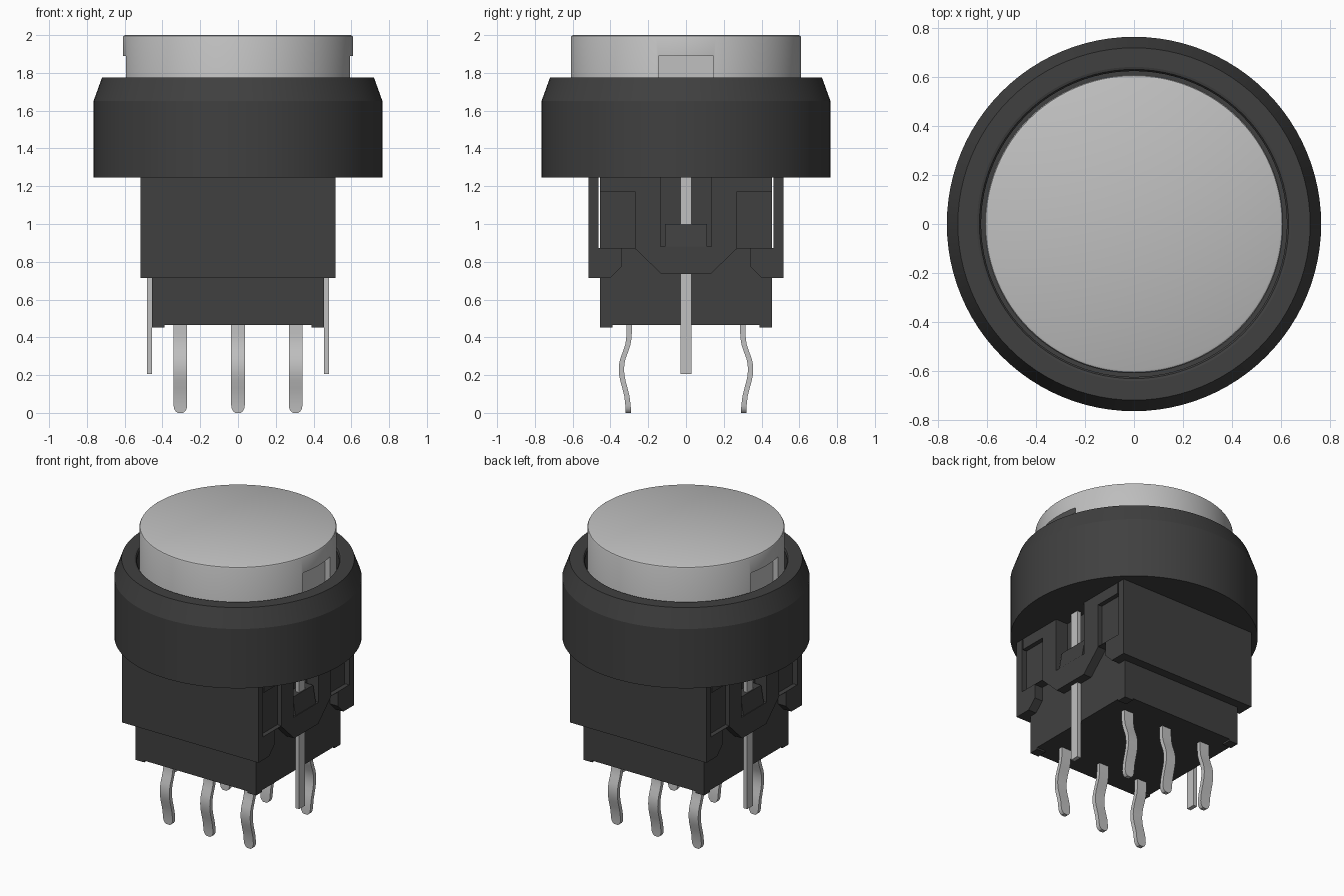
import bpy, bmesh, math

if "Cube" in bpy.data.objects:
    bpy.data.objects.remove(bpy.data.objects["Cube"], do_unlink=True)


def material(name, rgb):
    m = bpy.data.materials.new(name)
    m.use_nodes = True
    m.diffuse_color = (*rgb, 1)
    m.node_tree.nodes["Principled BSDF"].inputs["Base Color"].default_value = (*rgb, 1)
    return m


DARK = material("dark plastic", (0.051, 0.051, 0.051))
LIGHT = material("light grey", (0.527, 0.527, 0.527))


def finish(bm, name, mat, smooth=None):
    bmesh.ops.recalc_face_normals(bm, faces=bm.faces)
    me = bpy.data.meshes.new(name)
    bm.to_mesh(me)
    bm.free()
    me.materials.append(mat)
    ob = bpy.data.objects.new(name, me)
    bpy.context.collection.objects.link(ob)
    if smooth:
        shade(ob, smooth)
    return ob


def shade(ob, degrees):
    bpy.ops.object.select_all(action='DESELECT')
    ob.select_set(True)
    bpy.context.view_layer.objects.active = ob
    bpy.ops.object.shade_smooth_by_angle(angle=math.radians(degrees))


def prism(name, pts, x0, x1, mat):
    """Extrude a (y, z) outline along x."""
    bm = bmesh.new()
    face = bm.faces.new([bm.verts.new((x0, y, z)) for y, z in pts])
    new = bmesh.ops.extrude_face_region(bm, geom=[face])["geom"]
    bmesh.ops.translate(bm, vec=(x1 - x0, 0, 0),
                        verts=[v for v in new if isinstance(v, bmesh.types.BMVert)])
    return finish(bm, name, mat)


def box(name, x0, x1, y0, y1, z0, z1, mat):
    return prism(name, [(y0, z0), (y1, z0), (y1, z1), (y0, z1)], x0, x1, mat)


def lathe(name, profile, mat, smooth):
    bm = bmesh.new()
    vs = [bm.verts.new((r, 0, z)) for r, z in profile]
    edges = [bm.edges.new(p) for p in zip(vs, vs[1:])]
    bmesh.ops.spin(bm, geom=vs + edges, cent=(0, 0, 0), axis=(0, 0, 1),
                   angle=2 * math.pi, steps=96)
    bmesh.ops.remove_doubles(bm, verts=bm.verts, dist=1e-4)
    return finish(bm, name, mat, smooth)


def cut(target, cutter):
    """Subtract the cutter, bake the result and drop the cutter."""
    mod = target.modifiers.new("cut", 'BOOLEAN')
    mod.operation = 'DIFFERENCE'
    mod.solver = 'EXACT'
    mod.object = cutter
    dg = bpy.context.evaluated_depsgraph_get()
    me = bpy.data.meshes.new_from_object(target.evaluated_get(dg))
    target.modifiers.clear()
    target.data = me
    bpy.data.objects.remove(cutter, do_unlink=True)


# Round bezel with a well for the push cap
lathe("bezel", [(0, 1.245), (0.765, 1.245), (0.765, 1.65), (0.72, 1.775), (0.642, 1.775),
                (0.632, 1.772), (0.625, 1.762), (0.625, 1.45), (0, 1.45)], DARK, 15)

# Push cap with a pry notch on each side
cap = lathe("push_cap", [(0, 1.46), (0.61, 1.46), (0.61, 1.988), (0.606, 1.996),
                         (0.598, 2.0), (0, 2.0)], LIGHT, 30)
for s in (-1, 1):
    a, b = sorted((s * 0.555, s * 0.7))
    cut(cap, box("notch_cutter", a, b, -0.145, 0.145, 1.6, 1.89, DARK))
shade(cap, 30)

# Upper housing: corner legs and a tapered centre tongue
half = [(0.13, 0.735), (0.27, 0.87), (0.34, 0.87), (0.34, 0.775), (0.40, 0.715),
        (0.515, 0.715), (0.515, 1.26)]
outline = half + [(-y, z) for y, z in reversed(half)]
housing = prism("upper_housing", outline, -0.515, 0.515, DARK)

# Lower housing core
core = box("lower_housing", -0.455, 0.455, -0.455, 0.455, 0.465, 1.255, DARK)

for sy in (-1, 1):
    # Thin gaps between the end walls and the core
    a, b = sorted((sy * 0.456, sy * 0.464))
    cut(housing, box("gap_cutter", -0.6, 0.6, a, b, 0.872, 1.25, DARK))
    for sx in (-1, 1):
        # Shallow windows beside the tongue
        x0, x1 = sorted((sx * 0.485, sx * 0.6))
        y0, y1 = sorted((sy * 0.268, sy * 0.46))
        cut(housing, box("window_cutter", x0, x1, y0, y1, 0.873, 1.17, DARK))

for sx in (-1, 1):
    side = "left" if sx > 0 else "right"
    x0, x1 = sorted((sx * 0.425, sx * 0.6))
    # Terminal slot through the tongue
    for part in (housing, core):
        cut(part, box("slot_cutter", x0, x1, -0.135, 0.135, 0.88, 1.25, DARK))

    # Sloped catch at the bottom of the slot
    bm = bmesh.new()
    section = [(0.42, 0.875), (0.512, 0.875), (0.49, 1.0), (0.42, 1.0)]
    ends = [[bm.verts.new((sx * x, y, z)) for x, z in section] for y in (-0.11, 0.11)]
    bm.faces.new(ends[0])
    bm.faces.new(ends[1])
    for i in range(4):
        j = (i + 1) % 4
        bm.faces.new((ends[0][i], ends[0][j], ends[1][j], ends[1][i]))
    finish(bm, side + "_catch", DARK)

    # Straight lamp terminal
    x0, x1 = sorted((sx * 0.455, sx * 0.483))
    box(side + "_lamp_terminal", x0, x1, -0.03, 0.03, 0.205, 1.248, LIGHT)

    # Corner feet
    for sy in (-1, 1):
        x0, x1 = sorted((sx * 0.39, sx * 0.455))
        y0, y1 = sorted((sy * 0.39, sy * 0.455))
        end = "back" if sy > 0 else "front"
        box(f"{side}_{end}_foot", x0, x1, y0, y1, 0.453, 0.47, DARK)

# Wavy contact pins: (height, outward offset, half width)
PIN = [(0.0, 0.305, 0.014), (0.008, 0.305, 0.025), (0.022, 0.306, 0.033),
       (0.04, 0.307, 0.036), (0.09, 0.313, 0.036), (0.13, 0.323, 0.036),
       (0.17, 0.334, 0.036), (0.20, 0.340, 0.036), (0.23, 0.342, 0.036),
       (0.26, 0.340, 0.036), (0.29, 0.333, 0.036), (0.33, 0.318, 0.036),
       (0.36, 0.308, 0.036), (0.39, 0.303, 0.036), (0.42, 0.301, 0.036),
       (0.48, 0.301, 0.036)]


def contact_pin(name, cx, sy):
    bm = bmesh.new()
    t = 0.014
    rings = [[bm.verts.new((cx + dx * w, sy * y + dy * t, z))
              for dx, dy in ((-1, -1), (1, -1), (1, 1), (-1, 1))] for z, y, w in PIN]
    bm.faces.new(rings[0])
    bm.faces.new(rings[-1])
    for r0, r1 in zip(rings, rings[1:]):
        for i in range(4):
            j = (i + 1) % 4
            bm.faces.new((r0[i], r0[j], r1[j], r1[i]))
    finish(bm, name, LIGHT, 35)


for sy, row in ((-1, "front"), (1, "back")):
    for cx, col in ((-0.305, "right"), (0, "middle"), (0.305, "left")):
        contact_pin(f"{row}_{col}_contact_pin", cx, sy)
